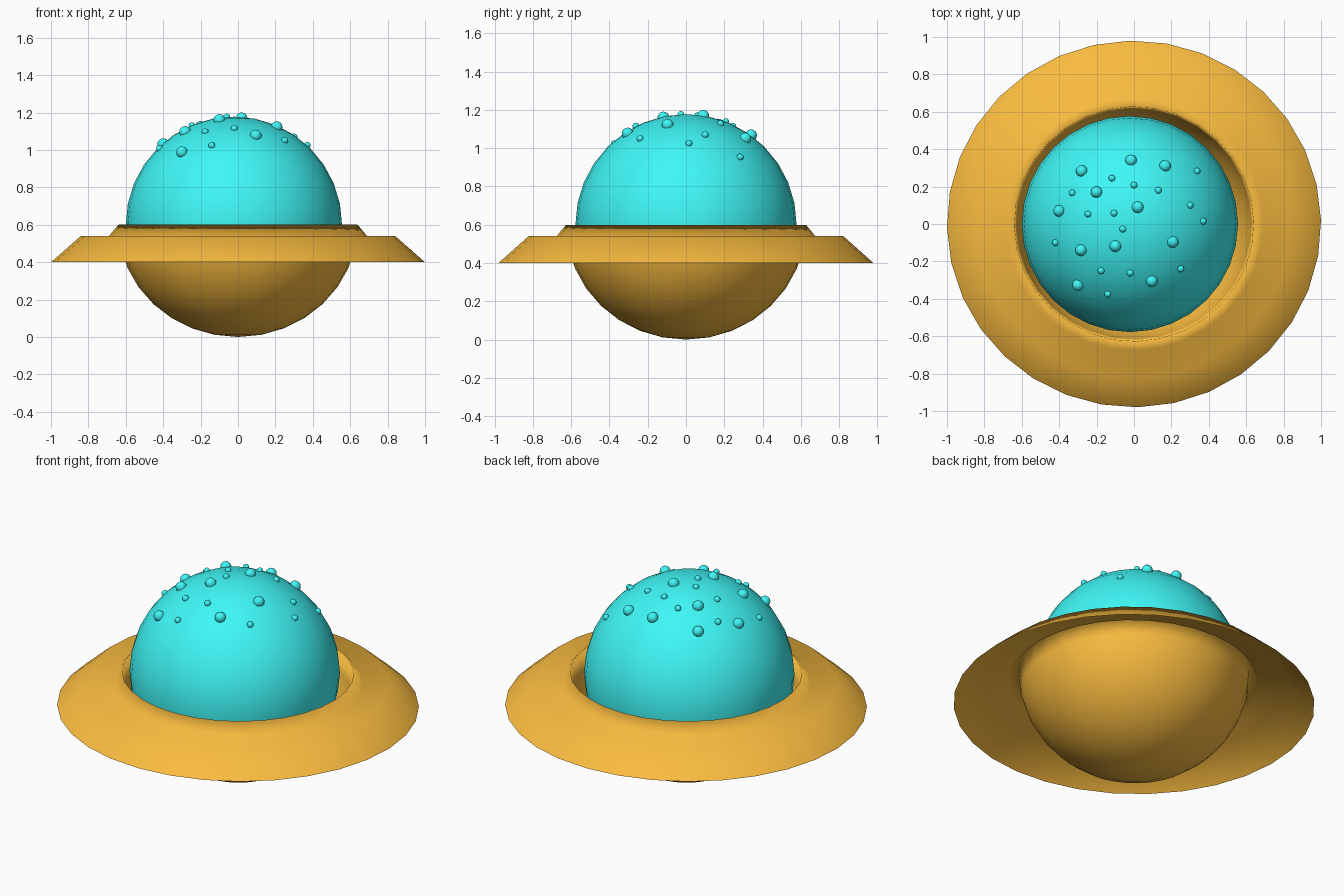
import bpy, bmesh, math
from mathutils import Matrix, Vector

if "Cube" in bpy.data.objects:
    bpy.data.objects.remove(bpy.data.objects["Cube"])

SEG = 32


def material(name, color):
    m = bpy.data.materials.new(name)
    m.diffuse_color = color
    m.use_nodes = True
    m.node_tree.nodes["Principled BSDF"].inputs["Base Color"].default_value = m.diffuse_color
    return m


def add_object(name, bm, mat):
    for f in bm.faces:
        f.smooth = True
    me = bpy.data.meshes.new(name)
    bm.to_mesh(me)
    bm.free()
    me.materials.append(mat)
    ob = bpy.data.objects.new(name, me)
    bpy.context.collection.objects.link(ob)
    return ob


orange = material("orange", (0.95, 0.5, 0.05, 1))
cyan = material("cyan", (0.05, 0.93, 0.93, 1))

# Bowl and wide brim: one thin sheet revolved around z
bowl = [(0.64 * math.sin(a), 0.6 - 0.6 * math.cos(a))
        for a in (math.radians(90 * i / 8) for i in range(9))]
brim = [(0.69, 0.54), (0.84, 0.54), (1.0, 0.40)]
bm = bmesh.new()
verts = [bm.verts.new((r, 0, z)) for r, z in bowl + brim]
edges = [bm.edges.new(p) for p in zip(verts, verts[1:])]
bmesh.ops.spin(bm, geom=verts + edges, cent=(0, 0, 0), axis=(0, 0, 1),
               angle=math.tau, steps=SEG, use_duplicate=False)
bmesh.ops.remove_doubles(bm, verts=bm.verts, dist=0.0005)
bmesh.ops.recalc_face_normals(bm, faces=bm.faces)
if min(bm.faces, key=lambda f: f.calc_center_median().z).normal.z > 0:
    bmesh.ops.reverse_faces(bm, faces=bm.faces)
bm.transform(Matrix.Diagonal((1, 0.98, 1, 1)) @ Matrix.Rotation(math.radians(1.2), 4, 'Z'))
add_object("bowl_with_brim", bm, orange)

# Round dome resting in the bowl
CENTER, R = Vector((-0.022, 0, 0.6)), 0.578
bm = bmesh.new()
bmesh.ops.create_uvsphere(bm, u_segments=SEG, v_segments=16, radius=R,
                          matrix=Matrix.Translation(CENTER))
add_object("dome", bm, cyan)

# Droplets scattered over the top of the dome
large = [(-.016, .34), (-.28, .283), (.166, .31), (-.2, .17), (-.4, .07), (.02, .09),
         (-.283, -.14), (-.1, -.118), (.207, -.096), (-.3, -.326), (.095, -.305)]
small = [(-.118, .245), (-.33, .166), (0, .208), (.13, .18), (.337, .283), (.3, .1),
         (.37, .015), (-.246, .053), (-.107, .058), (-.06, -.027), (-.42, -.1),
         (-.176, -.25), (-.02, -.262), (.25, -.24), (-.14, -.375)]
bm = bmesh.new()
for spots, radius in ((large, 0.031), (small, 0.018)):
    for x, y in spots:
        dx, dy = x - CENTER.x, y - CENTER.y
        z = CENTER.z + math.sqrt(R * R - dx * dx - dy * dy)
        bmesh.ops.create_uvsphere(bm, u_segments=16, v_segments=8, radius=radius,
                                  matrix=Matrix.Translation((x, y, z)))
add_object("droplets", bm, cyan)
